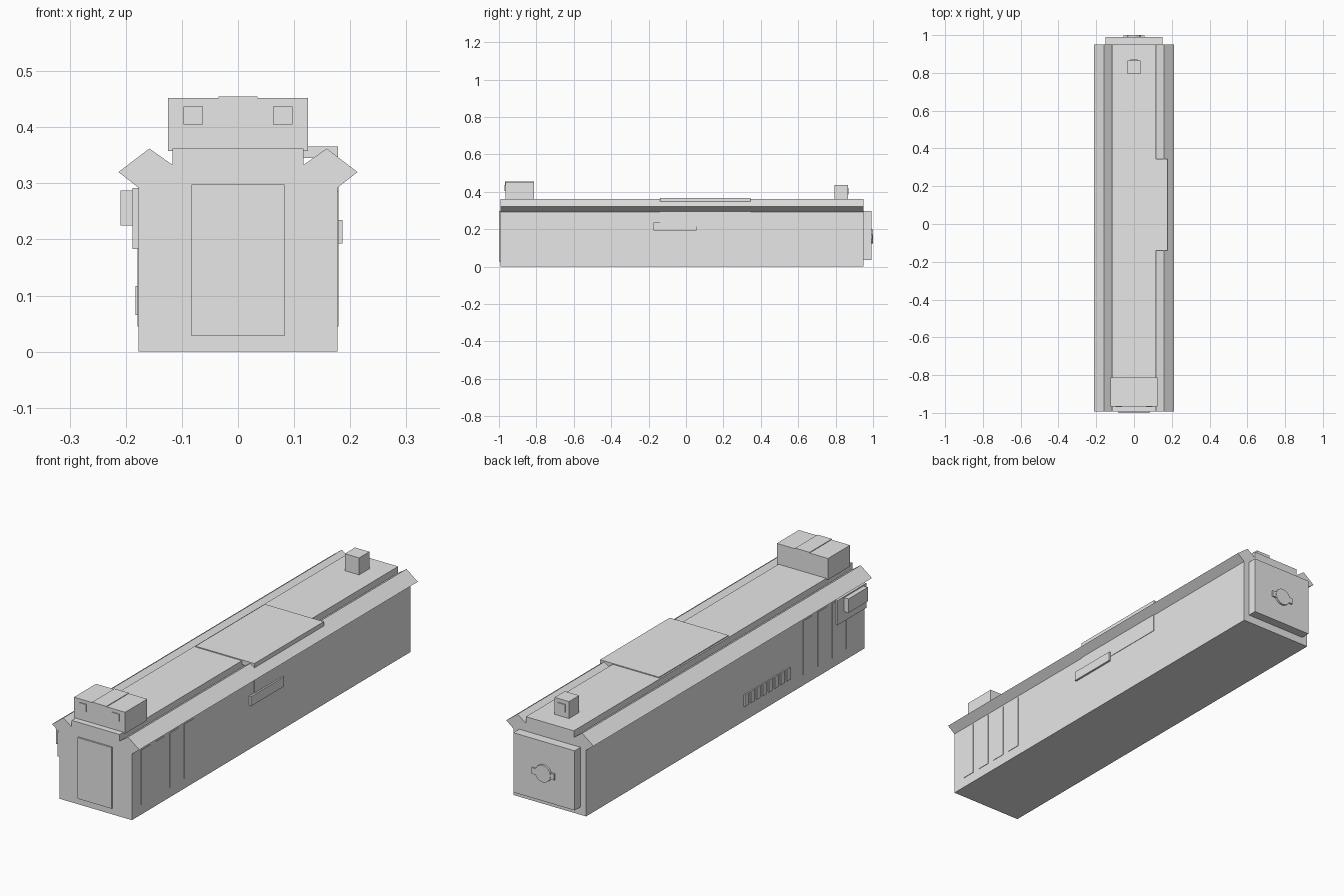
import bpy, bmesh, math

if "Cube" in bpy.data.objects:
    bpy.data.objects.remove(bpy.data.objects["Cube"])

grey = bpy.data.materials.new("plain_grey")
grey.diffuse_color = (0.8, 0.8, 0.8, 1)
grey.use_nodes = True
grey.node_tree.nodes["Principled BSDF"].inputs["Base Color"].default_value = grey.diffuse_color


def finish(name, bm):
    bmesh.ops.recalc_face_normals(bm, faces=bm.faces)
    me = bpy.data.meshes.new(name)
    bm.to_mesh(me)
    bm.free()
    me.materials.append(grey)
    ob = bpy.data.objects.new(name, me)
    bpy.context.collection.objects.link(ob)
    return ob


def prism(name, outline, y0, y1):
    """Extrude an (x, z) outline along y."""
    bm = bmesh.new()
    face = bm.faces.new([bm.verts.new((x, y0, z)) for x, z in outline])
    ext = bmesh.ops.extrude_face_region(bm, geom=[face])
    verts = [g for g in ext["geom"] if isinstance(g, bmesh.types.BMVert)]
    bmesh.ops.translate(bm, verts=verts, vec=(0, y1 - y0, 0))
    return finish(name, bm)


def box(name, x0, x1, y0, y1, z0, z1):
    return prism(name, [(x0, z0), (x1, z0), (x1, z1), (x0, z1)], y0, y1)


# Long body with flared rails either side of a raised deck
half = [(0.177, 0), (0.177, 0.292), (0.213, 0.32), (0.158, 0.362),
        (0.117, 0.333), (0.117, 0.362)]
prism("main_body", half + [(-x, z) for x, z in reversed(half)], -0.993, 0.95)

# End plates
box("front_panel", -0.083, 0.083, -1.0, -0.99, 0.028, 0.298)
box("back_plate", -0.15, 0.15, 0.945, 0.991, 0.035, 0.298)

# Round boss with side tabs on the back plate
disc = [(0.038 * math.cos(a * math.pi / 8), 0.16 + 0.038 * math.sin(a * math.pi / 8))
        for a in range(16)]
prism("back_boss", disc, 0.988, 1.0)
box("back_boss_bar", -0.055, 0.055, 0.988, 0.998, 0.145, 0.172)

# Block on the front of the deck, with its centre strip and square markers
box("front_block", -0.125, 0.125, -0.966, -0.812, 0.358, 0.452)
box("front_block_top_strip", -0.035, 0.035, -0.968, -0.812, 0.45, 0.455)
box("front_block_face_strip", -0.035, 0.035, -0.968, -0.964, 0.41, 0.455)
for s in (-1, 1):
    box("square_marker", s * 0.08 - 0.0175, s * 0.08 + 0.0175, -0.97, -0.964, 0.405, 0.437)

# Small post at the back of the deck
box("back_post", -0.035, 0.035, 0.795, 0.866, 0.358, 0.437)
box("back_post_marker", -0.018, 0.018, 0.864, 0.87, 0.385, 0.42)

# Hatch on the deck, overhanging the right rail
box("hatch_top", -0.11, 0.117, -0.14, 0.345, 0.36, 0.366)
box("hatch_overhang", 0.112, 0.178, -0.14, 0.345, 0.345, 0.366)
box("hatch_side", 0.17, 0.179, -0.14, 0.345, 0.215, 0.296)
box("right_bar", 0.17, 0.186, -0.175, 0.055, 0.193, 0.235)

# Thin grip ribs on both sides
for s in (-1, 1):
    for i in range(4):
        y = -0.93 + 0.1 * i
        xs = sorted((s * 0.17, s * 0.179))
        box("grip_rib", xs[0], xs[1], y, y + 0.065, 0.045, 0.285)

# Catch on the left side
box("left_catch_plate", -0.188, -0.17, -0.99, -0.79, 0.183, 0.292)
box("left_catch_block", -0.209, -0.18, -0.97, -0.835, 0.225, 0.287)

# Row of slats on the left side
for i in range(8):
    y = -0.47 + 0.042 * i
    box("left_slat", -0.183, -0.17, y, y + 0.026, 0.065, 0.117)
